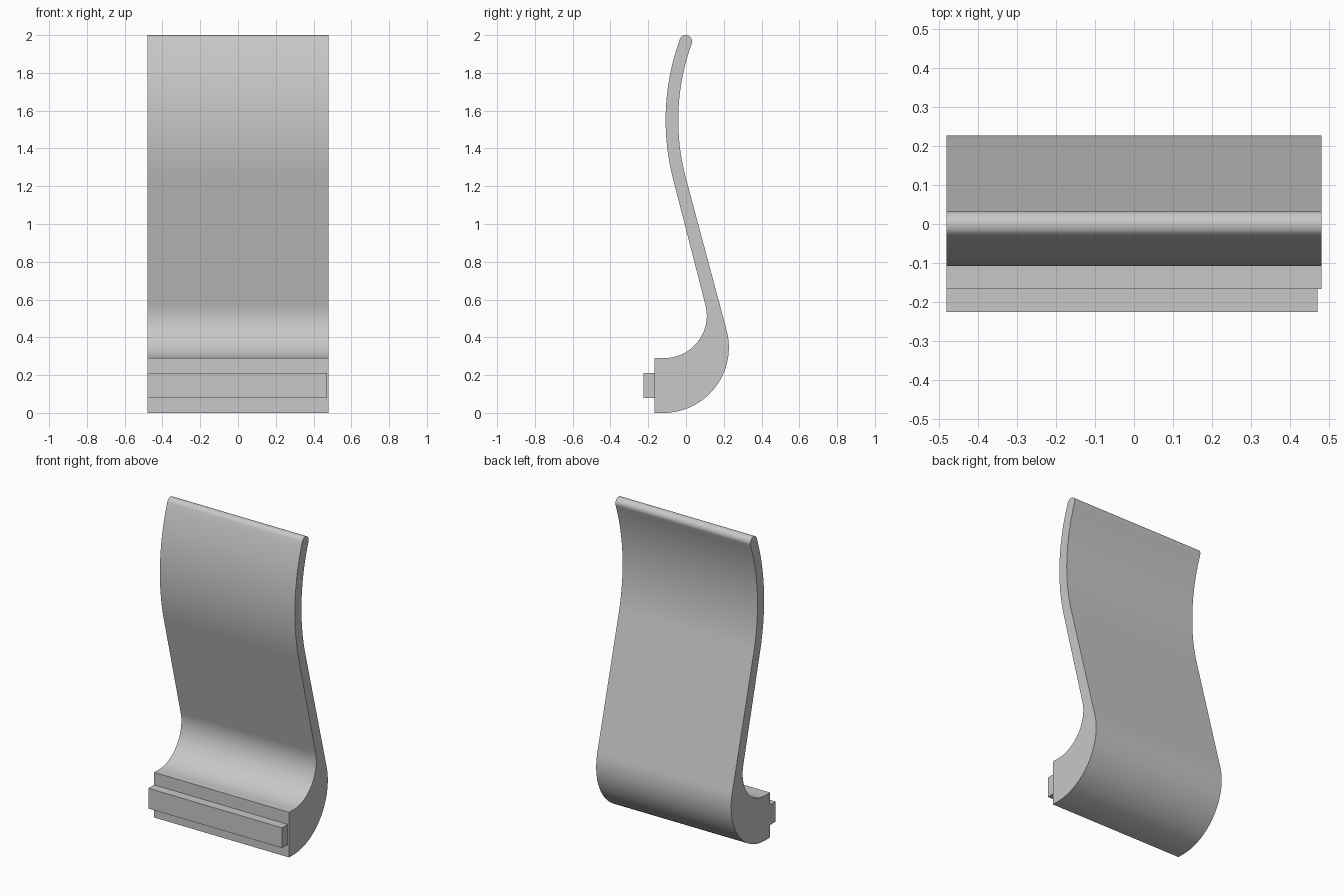
import bpy, bmesh, math

if "Cube" in bpy.data.objects:
    bpy.data.objects.remove(bpy.data.objects["Cube"])

grey = bpy.data.materials.new("light_grey")
grey.diffuse_color = (0.58, 0.58, 0.58, 1)
grey.use_nodes = True
grey.node_tree.nodes["Principled BSDF"].inputs["Base Color"].default_value = grey.diffuse_color


def arc(cy, cz, r, a0, a1, n):
    """Points in the y-z plane, angles in degrees from +y towards +z."""
    angles = [math.radians(a0 + (a1 - a0) * i / n) for i in range(n + 1)]
    return [(cy + r * math.cos(a), cz + r * math.sin(a)) for a in angles]


def extrude_profile(name, profile, x0, x1):
    """Closed y-z profile swept along x."""
    bm = bmesh.new()
    left = bm.faces.new([bm.verts.new((x0, y, z)) for y, z in profile])
    moved = bmesh.ops.extrude_face_region(bm, geom=[left])["geom"]
    verts = [v for v in moved if isinstance(v, bmesh.types.BMVert)]
    bmesh.ops.translate(bm, verts=verts, vec=(x1 - x0, 0, 0))
    if not any(f.normal.x < -0.9 for f in bm.faces):
        bm.faces.new([v for v in left.verts])
    bmesh.ops.recalc_face_normals(bm, faces=bm.faces[:])
    mesh = bpy.data.meshes.new(name)
    bm.to_mesh(mesh)
    bm.free()
    mesh.materials.append(grey)
    obj = bpy.data.objects.new(name, mesh)
    bpy.context.collection.objects.link(obj)
    bpy.ops.object.select_all(action='DESELECT')
    obj.select_set(True)
    bpy.context.view_layer.objects.active = obj
    bpy.ops.object.shade_smooth_by_angle(angle=math.radians(30))
    return obj


# Curved panel: heavy hooked foot, straight leaning middle, rounded upper curl
CY, CZ, R, T = 1.142, 1.55, 1.2165, 0.0335    # upper bend centre, radius, half thickness
TILT, TOP = 15, 20                            # lean of the middle, end angle of the bend
tip = math.radians(180 - TOP)
profile = [(-0.167, 0.0)]
profile += arc(-0.12, 0.347, 0.347, -90, TILT, 32)                   # back of foot
profile += arc(CY, CZ, R - T, 180 + TILT, 180 - TOP, 24)             # back of upper bend
profile += arc(CY + R * math.cos(tip), CZ + R * math.sin(tip), T,
               -TOP, 180 - TOP, 16)[1:-1]                            # rounded tip
profile += arc(CY, CZ, R + T, 180 - TOP, 180 + TILT, 24)             # front of upper bend
profile += arc(-0.115, 0.515, 0.225, TILT, -90, 32)                  # front hollow
profile += [(-0.167, 0.29)]
extrude_profile("curved_panel", profile, -0.48, 0.48)

# Rail along the front of the foot, slightly short at one end
extrude_profile("front_rail", [(-0.225, 0.08), (-0.167, 0.08),
                               (-0.167, 0.21), (-0.225, 0.21)], -0.48, 0.47)
